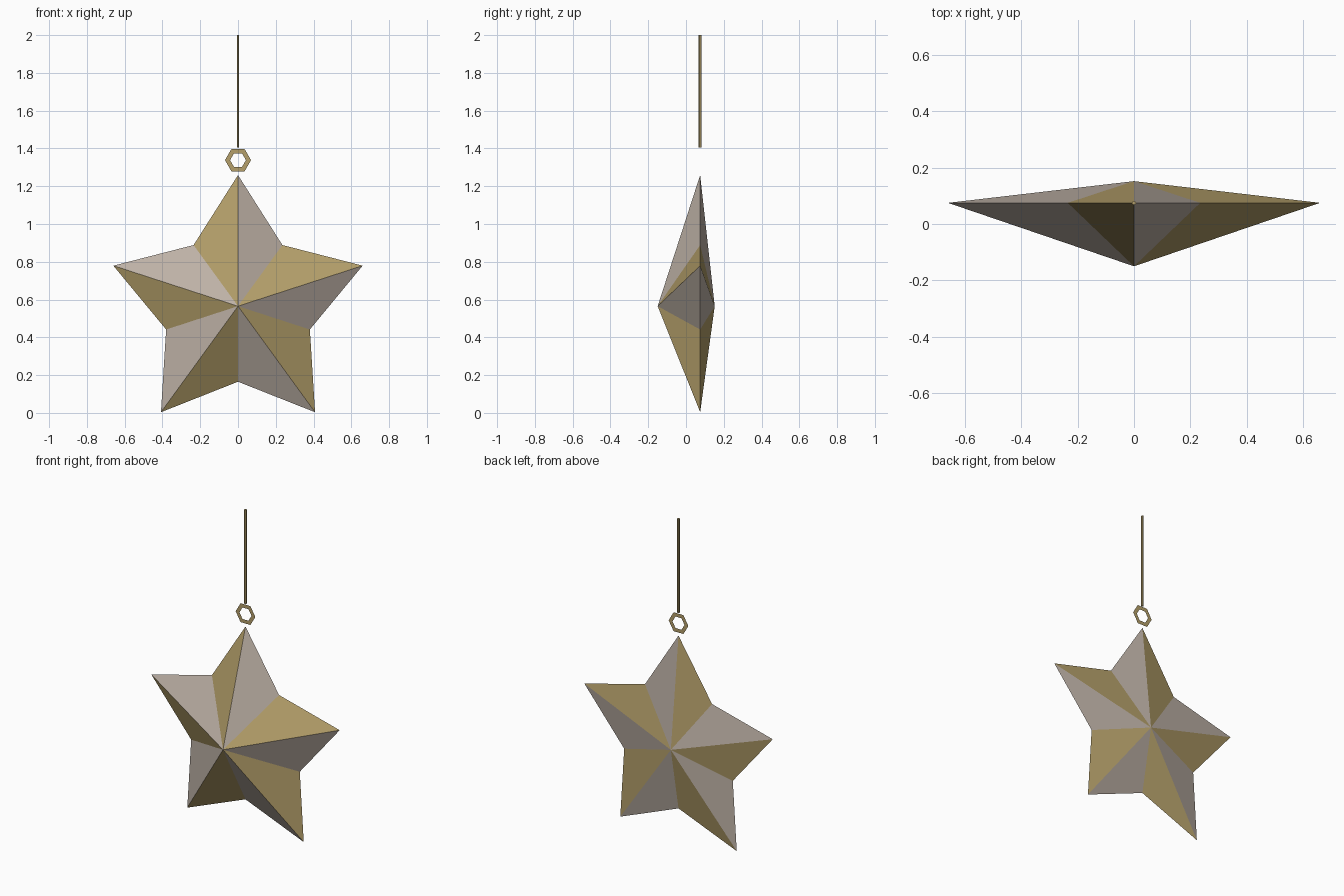
import bpy, bmesh
from math import sin, cos, pi
from mathutils import Vector

cube = bpy.data.objects.get("Cube")
if cube:
    bpy.data.objects.remove(cube)

PLANE_Y = 0.075      # depth of the star outline, ring and rod
STAR_Z = 0.565


def material(name, rgb):
    mat = bpy.data.materials.new(name)
    mat.use_nodes = True
    color = (*rgb, 1.0)
    mat.diffuse_color = color
    mat.node_tree.nodes["Principled BSDF"].inputs["Base Color"].default_value = color
    return mat


gold = material("antique gold", (0.46, 0.35, 0.145))
silver = material("warm silver", (0.51, 0.44, 0.38))


def add_object(name, bm, mats):
    mesh = bpy.data.meshes.new(name)
    bm.to_mesh(mesh)
    bm.free()
    for mat in mats:
        mesh.materials.append(mat)
    obj = bpy.data.objects.new(name, mesh)
    bpy.context.collection.objects.link(obj)
    return obj


def polar(radius, angle, z):
    # angle runs clockwise from straight up, seen from the front
    return Vector((radius * sin(angle), PLANE_Y, z + radius * cos(angle)))


# Faceted star: ten outline points joined to a front and a back apex
bm = bmesh.new()
rim = [bm.verts.new(polar(0.40 if i % 2 else 0.694, i * pi / 5, STAR_Z))
       for i in range(10)]
front = bm.verts.new((0, -0.15, STAR_Z))
back = bm.verts.new((0, 0.152, STAR_Z))
for i in range(10):
    a, b = rim[i], rim[(i + 1) % 10]
    for corners in ((front, a, b), (back, b, a)):
        bm.faces.new(corners).material_index = i % 2
bmesh.ops.recalc_face_normals(bm, faces=bm.faces)
add_object("star", bm, [silver, gold])

# Flat six-sided hanging ring
bm = bmesh.new()
outer, inner = [[bm.verts.new(polar(r, pi / 2 + i * pi / 3, 1.338))
                 for i in range(6)] for r in (0.069, 0.042)]
for i in range(6):
    j = (i + 1) % 6
    bm.faces.new((outer[i], outer[j], inner[j], inner[i]))
add_object("hanging_ring", bm, [gold])

# Thin hanging rod
bm = bmesh.new()
bmesh.ops.create_cone(bm, cap_ends=True, segments=6, radius1=0.0075,
                      radius2=0.0075, depth=0.595)
rod = add_object("hanging_rod", bm, [gold])
rod.location = (0, PLANE_Y, 1.7025)
